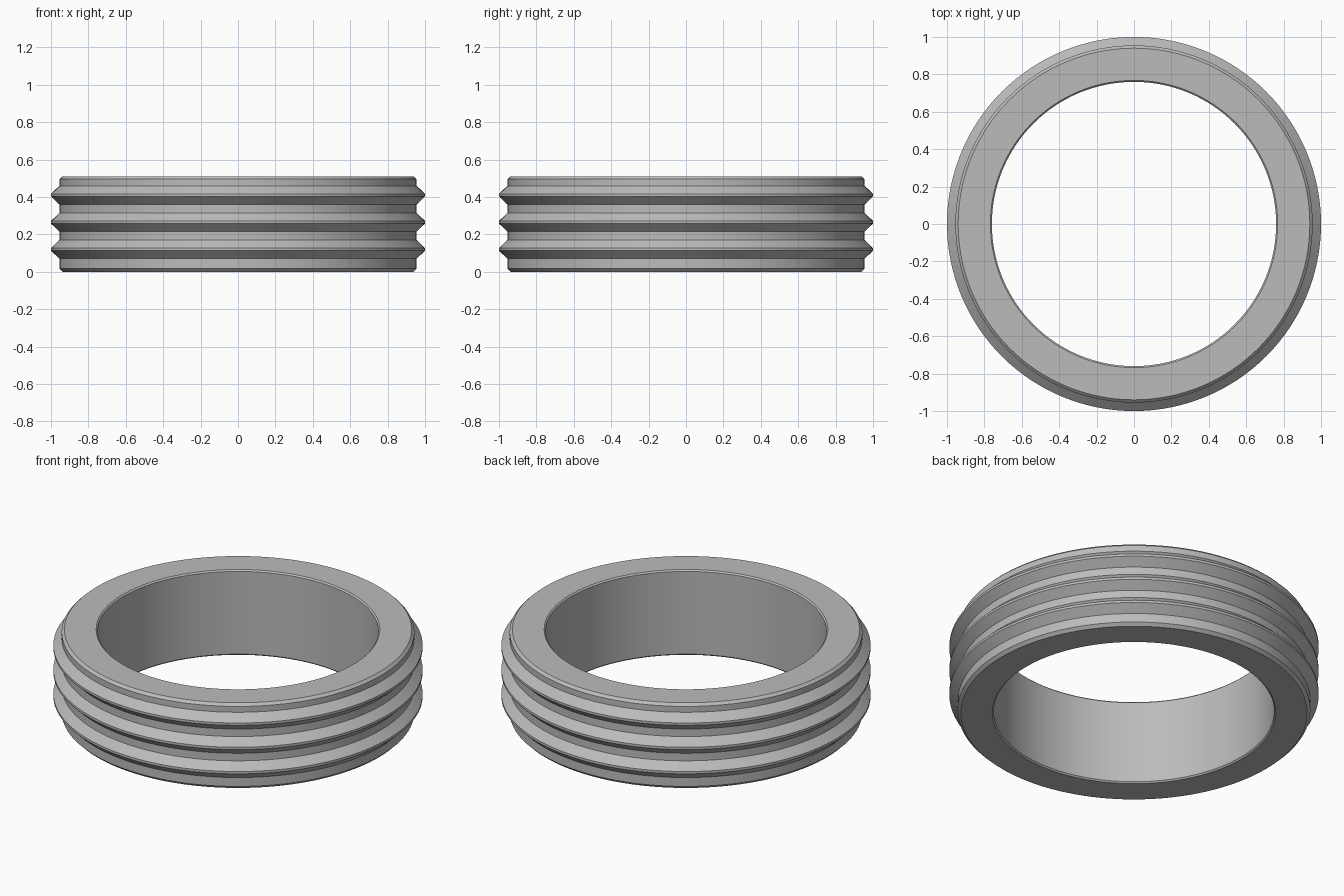
import bpy, bmesh, math

STEPS = 128
HEIGHT, BODY_R, BORE_R, TIP_R = 0.51, 0.955, 0.76, 1.0
RIDGES = (0.12, 0.265, 0.41)

cube = bpy.data.objects.get("Cube")
if cube:
    bpy.data.objects.remove(cube, do_unlink=True)

# Plain grey material
grey = bpy.data.materials.new("plain grey")
grey.use_nodes = True
color = (0.5, 0.5, 0.5, 1)
grey.diffuse_color = color
grey.node_tree.nodes["Principled BSDF"].inputs["Base Color"].default_value = color

# Cross-section: chamfered wall with three ridges on the outside
profile = [(BORE_R, 0.008), (BORE_R + 0.008, 0), (BODY_R - 0.017, 0), (BODY_R, 0.017)]
for z in RIDGES:
    profile += [(BODY_R, z - 0.05), (TIP_R, z - 0.007),
                (TIP_R, z + 0.007), (BODY_R, z + 0.05)]
profile += [(BODY_R, HEIGHT - 0.015), (BODY_R - 0.015, HEIGHT),
            (BORE_R + 0.008, HEIGHT), (BORE_R, HEIGHT - 0.008)]

# Revolve the closed cross-section around z
bm = bmesh.new()
verts = [bm.verts.new((r, 0, z)) for r, z in profile]
edges = [bm.edges.new((v, verts[i - 1])) for i, v in enumerate(verts)]
bmesh.ops.spin(bm, geom=verts + edges, cent=(0, 0, 0), axis=(0, 0, 1),
               angle=math.tau, steps=STEPS, use_merge=True)
bmesh.ops.remove_doubles(bm, verts=bm.verts, dist=0.0005)
bmesh.ops.recalc_face_normals(bm, faces=bm.faces)
mesh = bpy.data.meshes.new("ridged_ring")
bm.to_mesh(mesh)
bm.free()
mesh.materials.append(grey)

ring = bpy.data.objects.new("ridged_ring", mesh)
bpy.context.collection.objects.link(ring)
bpy.ops.object.select_all(action="DESELECT")
ring.select_set(True)
bpy.context.view_layer.objects.active = ring
bpy.ops.object.shade_smooth_by_angle(angle=math.radians(25))
